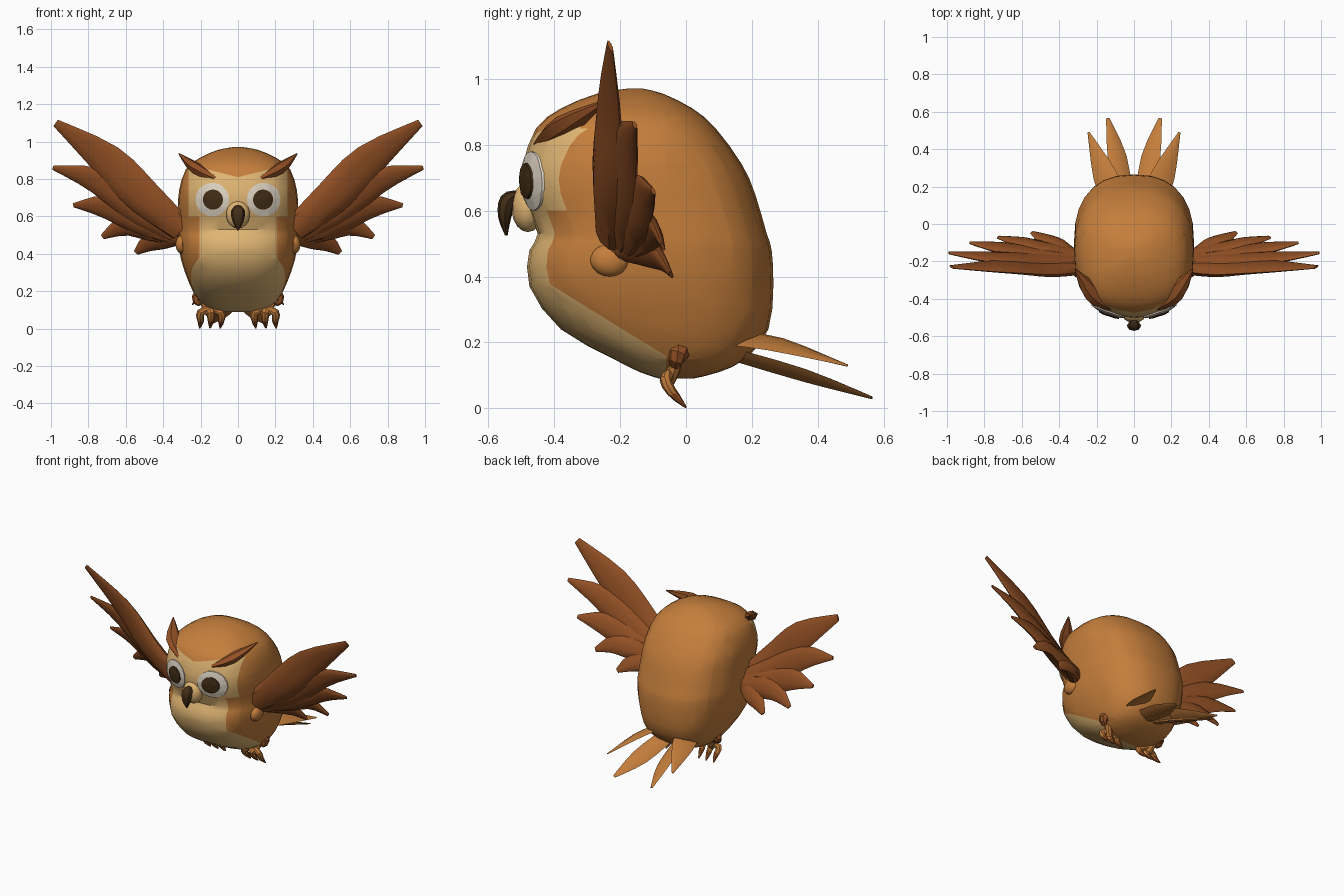
import bpy, bmesh, math
from mathutils import Vector
from mathutils.bvhtree import BVHTree

cube = bpy.data.objects.get("Cube")
if cube:
    bpy.data.objects.remove(cube, do_unlink=True)


def material(name, rgb):
    m = bpy.data.materials.new(name)
    m.use_nodes = True
    m.diffuse_color = (*rgb, 1)
    m.node_tree.nodes["Principled BSDF"].inputs["Base Color"].default_value = (*rgb, 1)
    return m


BODY = material("warm brown", (0.56, 0.21, 0.045))
WING = material("dark brown", (0.29, 0.08, 0.018))
TAN = material("tan", (0.74, 0.46, 0.17))
WHITE = material("eye white", (0.72, 0.65, 0.54))
DARK = material("very dark brown", (0.055, 0.026, 0.008))
parts = []


def finish(name, bm, *mats):
    bmesh.ops.recalc_face_normals(bm, faces=bm.faces)
    mesh = bpy.data.meshes.new(name)
    bm.to_mesh(mesh)
    bm.free()
    for m in mats:
        mesh.materials.append(m)
    ob = bpy.data.objects.new(name, mesh)
    bpy.context.collection.objects.link(ob)
    parts.append(ob)
    return ob


def smooth(rows, steps):
    """Catmull-Rom interpolation of rows of numbers."""
    rows = [Vector(r) for r in rows]
    out = []
    for i in range(len(rows) - 1):
        a, b = rows[i], rows[i + 1]
        p = rows[i - 1] if i else a
        q = rows[i + 2] if i + 2 < len(rows) else b
        for s in range(steps):
            t = s / steps
            out.append((2 * a + (b - p) * t + (2 * p - 5 * a + 4 * b - q) * t * t
                        + (3 * a - p - 3 * b + q) * t ** 3) / 2)
    return out + [rows[-1]]


def skin(bm, rings):
    loops = [[bm.verts.new(p) for p in ring] for ring in rings]
    n = len(loops[0])
    for a, b in zip(loops, loops[1:]):
        for i in range(n):
            j = (i + 1) % n
            bm.faces.new((a[i], a[j], b[j], b[i]))
    bm.faces.new(loops[0][::-1])
    bm.faces.new(loops[-1])


def sweep(name, path, widths, thicks, normal, mat, seg=8, steps=3):
    """Sweep an oval section along a path."""
    rows = smooth([(*p, w, t) for p, w, t in zip(path, widths, thicks)], steps)
    pts = [Vector(r[:3]) for r in rows]
    rings = []
    for i, r in enumerate(rows):
        tan = (pts[min(i + 1, len(pts) - 1)] - pts[max(i - 1, 0)]).normalized()
        side = tan.cross(Vector(normal)).normalized()
        up = side.cross(tan)
        w, t = max(r[3], 0.002), max(r[4], 0.002)
        rings.append([pts[i] + side * w * math.cos(a) + up * t * math.sin(a)
                      for a in (2 * math.pi * k / seg for k in range(seg))])
    bm = bmesh.new()
    skin(bm, rings)
    return finish(name, bm, mat)


def pair(name, path, widths, thicks, normal, mat, **kw):
    for label, s in (("left", 1), ("right", -1)):
        sweep(f"{label}_{name}", [(s * x, y, z) for x, y, z in path], widths, thicks,
              (s * normal[0], normal[1], normal[2]), mat, **kw)


def ball(name, loc, size, mat):
    bm = bmesh.new()
    bmesh.ops.create_uvsphere(bm, u_segments=14, v_segments=9, radius=1)
    for v in bm.verts:
        v.co = Vector(loc) + Vector(c * s for c, s in zip(v.co, size))
    finish(name, bm, mat)


# Body: height, front y, back y, half width
profile = [(0.09, -0.08, 0.02, 0.08), (0.11, -0.14, 0.10, 0.15), (0.15, -0.22, 0.18, 0.21),
           (0.24, -0.38, 0.25, 0.26), (0.37, -0.475, 0.265, 0.305), (0.48, -0.475, 0.26, 0.32),
           (0.53, -0.45, 0.245, 0.32), (0.65, -0.495, 0.21, 0.32), (0.74, -0.495, 0.17, 0.315),
           (0.85, -0.455, 0.09, 0.28), (0.91, -0.38, 0.02, 0.21), (0.955, -0.27, -0.07, 0.11),
           (0.97, -0.18, -0.13, 0.03)]


def squircle(a):
    c, s = math.cos(a), math.sin(a)
    e = 2 / 2.5
    return math.copysign(abs(c) ** e, c), math.copysign(abs(s) ** e, s)


bm = bmesh.new()
unit = [squircle(2 * math.pi * k / 28) for k in range(28)]
skin(bm, [[(w * u, (f + b) / 2 + (b - f) / 2 * v, z) for u, v in unit]
          for z, f, b, w in smooth(profile, 2)])

# Clean borders for the face, bib and belly
cuts = [((0, -0.45, 0.4), (0, 0.62, 1)), ((0, 0, 0.6), (0, 0, 1)), ((0, -0.06, 0), (0, 1, 0))]
for s in (1, -1):
    cuts += [((s * 0.265, 0, 0), (1, 0, 0)), ((s * 0.205, 0, 0), (1, 0, 0)),
             ((0, 0, 0.81), (-s * 0.25, 0, 1))]
for co, no in cuts:
    bmesh.ops.bisect_plane(bm, geom=bm.verts[:] + bm.edges[:] + bm.faces[:], dist=1e-5,
                           plane_co=co, plane_no=no)


def pale(c):
    x, y, z = abs(c.x), c.y, c.z
    if y > -0.06:
        return False
    belly = z < 0.4 - 0.62 * (y + 0.45)
    bib = y < -0.3 and z < 0.6 and x < 0.205
    face = y < -0.3 and 0.6 < z < 0.81 + 0.25 * x and x < 0.265
    return belly or bib or face


for f in bm.faces:
    f.material_index = int(pale(f.calc_center_median()))
surface = BVHTree.FromBMesh(bm)
finish("body", bm, BODY, TAN)


# Eyes: thin plates that follow the face
def eye_plate(name, x, z, radius, lift, mat):
    bm = bmesh.new()
    bmesh.ops.create_circle(bm, segments=20, radius=radius, cap_ends=True, cap_tris=True)
    bmesh.ops.subdivide_edges(bm, edges=bm.edges[:], cuts=2, use_grid_fill=True)
    for v in bm.verts:
        px, pz = x + v.co.x, z + v.co.y
        hit = surface.ray_cast(Vector((px, -2, pz)), Vector((0, 1, 0)))[0]
        v.co = (px, hit.y - lift, pz)
    back = bmesh.ops.extrude_face_region(bm, geom=bm.faces[:])["geom"]
    for v in back:
        if isinstance(v, bmesh.types.BMVert):
            v.co.y += 0.009
    finish(name, bm, mat)


for label, s in (("left", 1), ("right", -1)):
    eye_plate(label + "_eye_white", s * 0.137, 0.69, 0.09, 0.007, WHITE)
    eye_plate(label + "_pupil", s * 0.134, 0.69, 0.054, 0.013, DARK)

# Beak and muzzle
ball("muzzle", (0, -0.48, 0.61), (0.065, 0.05, 0.075), TAN)
sweep("beak", [(0, -0.51, 0.65), (0, -0.54, 0.63), (0, -0.55, 0.58), (0, -0.545, 0.525)],
      [0.015, 0.036, 0.032, 0.004], [0.012, 0.026, 0.02, 0.004], (0, 1, 0.3), DARK)

# Ear tufts
pair("ear_tuft", [(0.12, -0.45, 0.80), (0.22, -0.37, 0.855), (0.315, -0.24, 0.935)],
     [0.015, 0.05, 0.004], [0.015, 0.032, 0.004], (-0.3, 0, 1), WING, seg=6)

# Wings: five overlapping feathers, leading edge first
feathers = [
    ([(0.30, -0.23, 0.53), (0.50, -0.24, 0.70), (0.70, -0.23, 0.90), (0.975, -0.23, 1.10)],
     [0.07, 0.10, 0.095, 0.022]),
    ([(0.31, -0.20, 0.52), (0.50, -0.19, 0.62), (0.75, -0.18, 0.79), (0.99, -0.155, 0.86)],
     [0.07, 0.09, 0.075, 0.012]),
    ([(0.31, -0.18, 0.50), (0.50, -0.16, 0.57), (0.70, -0.13, 0.65), (0.88, -0.10, 0.66)],
     [0.06, 0.08, 0.07, 0.012]),
    ([(0.31, -0.17, 0.49), (0.45, -0.14, 0.53), (0.60, -0.10, 0.55), (0.725, -0.07, 0.49)],
     [0.05, 0.07, 0.06, 0.015]),
    ([(0.30, -0.20, 0.49), (0.40, -0.12, 0.48), (0.48, -0.08, 0.455), (0.545, -0.045, 0.405)],
     [0.04, 0.06, 0.05, 0.015])]
for i, (path, widths) in enumerate(feathers):
    pair(f"wing_feather_{i + 1}", path, widths, [0.04, 0.034, 0.02, 0.006],
         (0, 0.9, 0.4), WING, seg=10)
for label, s in (("left", 1), ("right", -1)):
    ball(label + "_shoulder", (s * 0.30, -0.23, 0.45), (0.035, 0.06, 0.05), BODY)

# Tail feathers
pair("tail_outer_feather", [(0.10, 0.12, 0.215), (0.16, 0.27, 0.195), (0.243, 0.49, 0.13)],
     [0.07, 0.065, 0.006], [0.012, 0.01, 0.003], (0.45, 0.3, 1), BODY, seg=6)
pair("tail_inner_feather", [(0.05, 0.12, 0.17), (0.09, 0.36, 0.10), (0.14, 0.565, 0.032)],
     [0.05, 0.055, 0.01], [0.012, 0.012, 0.003], (-0.4, 0.3, 1), BODY, seg=6)

# Legs, toes and claws
pair("thigh", [(0.17, -0.01, 0.20), (0.215, -0.025, 0.16), (0.20, -0.035, 0.13)],
     [0.05, 0.035, 0.015], [0.05, 0.03, 0.015], (0, 1, 0), WING)
pair("leg", [(0.19, -0.02, 0.17), (0.165, -0.04, 0.11), (0.15, -0.055, 0.08)],
     [0.025, 0.024, 0.025], [0.02, 0.02, 0.02], (0, 1, 0), BODY)
for i, x in enumerate((0.09, 0.145, 0.20)):
    pair(f"toe_{i + 1}", [(0.15, -0.04, 0.11), (x, -0.062, 0.085), (x, -0.04, 0.045)],
         [0.016, 0.022, 0.018], [0.014, 0.018, 0.015], (0, 1, 0.3), BODY)
    pair(f"claw_{i + 1}", [(x, -0.05, 0.06), (x, -0.03, 0.035), (x + 0.005, 0, 0.003)],
         [0.018, 0.016, 0.004], [0.015, 0.013, 0.003], (0, 1, 0.3), WING)

# Soft shading with crisp edges
bpy.ops.object.select_all(action="DESELECT")
for ob in parts:
    ob.select_set(True)
bpy.context.view_layer.objects.active = parts[0]
bpy.ops.object.shade_smooth_by_angle(angle=math.radians(35))
